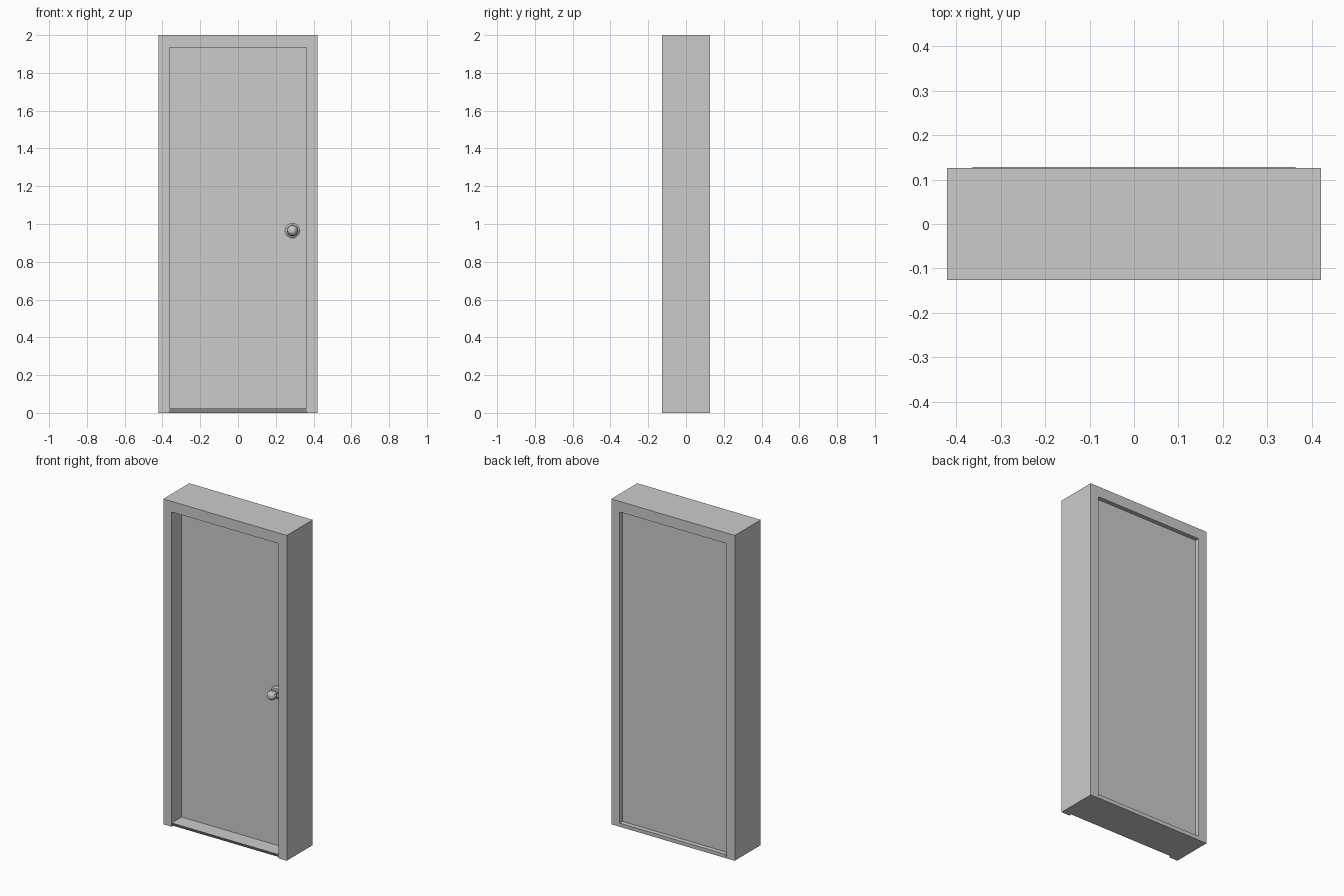
import bpy, bmesh, math

if "Cube" in bpy.data.objects:
    bpy.data.objects.remove(bpy.data.objects["Cube"])

X_OUT, X_IN = 0.42, 0.363          # frame outer / opening half widths
Y_FRONT, Y_BACK = -0.126, 0.126
TOP, HEAD, SILL = 2.0, 1.935, 0.023


def finish(name, bm):
    bmesh.ops.recalc_face_normals(bm, faces=bm.faces)
    mesh = bpy.data.meshes.new(name)
    bm.to_mesh(mesh)
    bm.free()
    obj = bpy.data.objects.new(name, mesh)
    bpy.context.collection.objects.link(obj)
    return obj


def prism(name, outline, offset):
    """Extrude a closed outline of 3D points along an offset vector."""
    bm = bmesh.new()
    face = bm.faces.new([bm.verts.new(p) for p in outline])
    new = bmesh.ops.extrude_face_region(bm, geom=[face])["geom"]
    verts = [g for g in new if isinstance(g, bmesh.types.BMVert)]
    bmesh.ops.translate(bm, verts=verts, vec=offset)
    return finish(name, bm)


def lathe(name, profile, centre, sides):
    """Revolve (radius, forward distance) pairs around an axis facing -y."""
    bm = bmesh.new()
    cx, cy, cz = centre
    verts = [bm.verts.new((cx + r, cy - d, cz)) for r, d in profile]
    edges = [bm.edges.new(pair) for pair in zip(verts, verts[1:])]
    bmesh.ops.spin(bm, geom=verts + edges, cent=centre, axis=(0, 1, 0),
                   angle=math.tau, steps=sides, use_merge=True)
    bmesh.ops.remove_doubles(bm, verts=bm.verts, dist=1e-5)
    return finish(name, bm)


# Frame: jambs and head as one inverted U
u_shape = [(-X_OUT, 0), (-X_OUT, TOP), (X_OUT, TOP), (X_OUT, 0),
           (X_IN, 0), (X_IN, HEAD), (-X_IN, HEAD), (-X_IN, 0)]
prism("door_frame", [(x, Y_FRONT, z) for x, z in u_shape],
      (0, Y_BACK - Y_FRONT, 0))

# Threshold with an undercut front edge
sill = [(Y_FRONT + 0.015, 0), (Y_FRONT, SILL),
        (Y_BACK + 0.002, SILL), (Y_BACK + 0.001, 0)]
prism("threshold", [(-X_IN, y, z) for y, z in sill], (2 * X_IN, 0, 0))

# Door leaf, set deep from the front and shallow from the back
DOOR_Y = -0.03
leaf = [(-X_IN, SILL), (X_IN, SILL), (X_IN, HEAD), (-X_IN, HEAD)]
prism("door_leaf", [(x, DOOR_Y, z) for x, z in leaf], (0, 0.13, 0))

# Knob: rosette plate, neck and rounded grip
knob_at = (0.288, DOOR_Y, 0.965)
lathe("knob_rosette", [(0.04, 0), (0.04, 0.005), (0.03, 0.012), (0, 0.012)],
      knob_at, 10)
grip = [(0.013, 0.01), (0.013, 0.028), (0.024, 0.036), (0.029, 0.05),
        (0.026, 0.064), (0.016, 0.075), (0.008, 0.078), (0, 0.078)]
lathe("knob_grip", grip, knob_at, 10)
